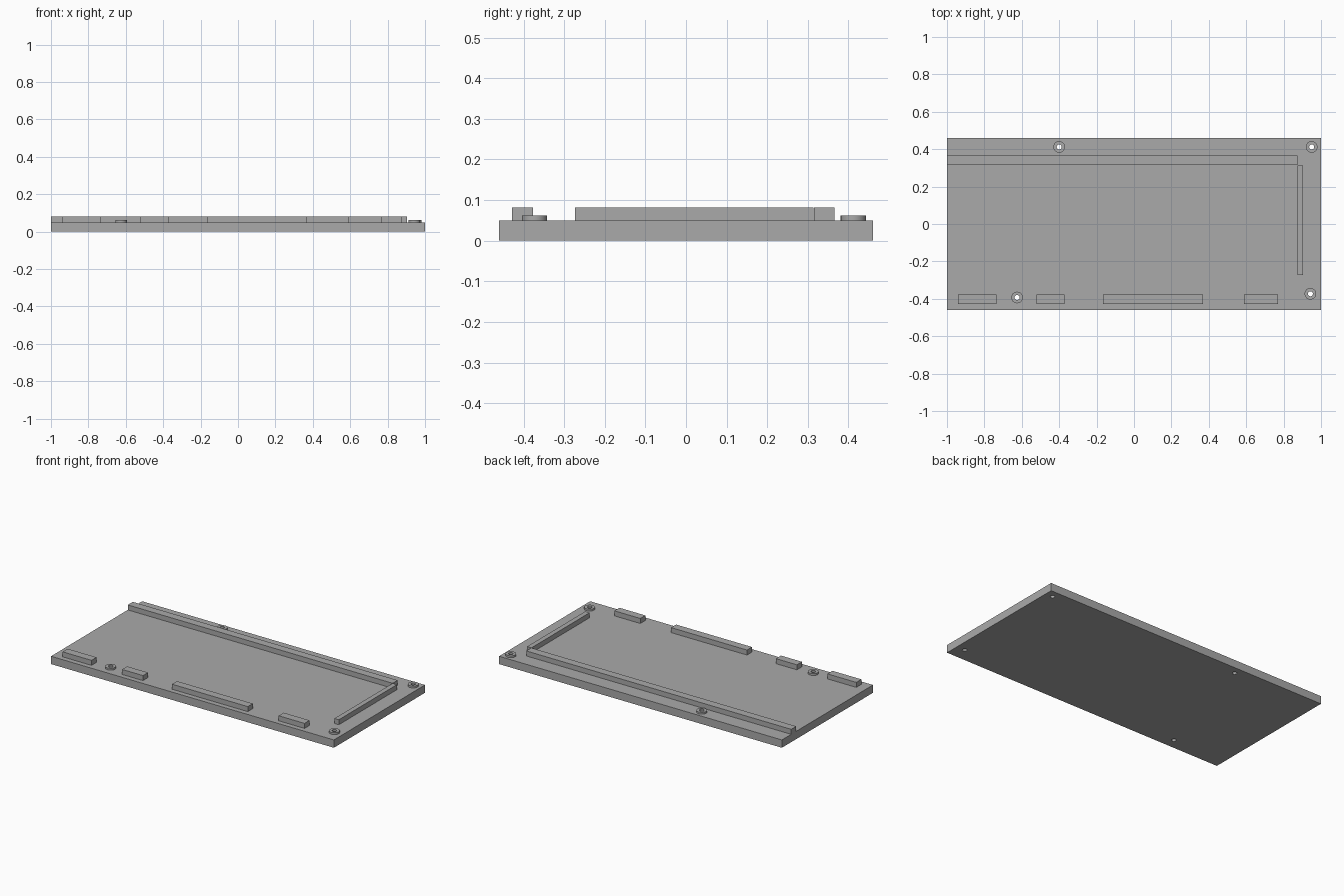
import bpy
import math

if "Cube" in bpy.data.objects:
    bpy.data.objects.remove(bpy.data.objects["Cube"])

grey = bpy.data.materials.new("plain grey")
grey.use_nodes = True
COLOUR = (0.4, 0.4, 0.4, 1)
grey.diffuse_color = COLOUR
grey.node_tree.nodes["Principled BSDF"].inputs["Base Color"].default_value = COLOUR

PLATE_TOP, RAIL_TOP, BOSS_TOP = 0.05, 0.082, 0.062
HOLES = [(-0.4, 0.412), (0.95, 0.412), (-0.625, -0.393), (0.943, -0.373)]


def box(name, x0, x1, y0, y1, z0, z1):
    bpy.ops.mesh.primitive_cube_add(size=1, location=((x0 + x1) / 2, (y0 + y1) / 2, (z0 + z1) / 2))
    ob = bpy.context.object
    ob.name = name
    ob.scale = (x1 - x0, y1 - y0, z1 - z0)
    bpy.ops.object.transform_apply(location=False, rotation=False, scale=True)
    ob.data.materials.append(grey)
    return ob


def cylinder(name, x, y, radius, z0, z1):
    bpy.ops.mesh.primitive_cylinder_add(vertices=32, radius=radius, depth=z1 - z0,
                                        location=(x, y, (z0 + z1) / 2))
    ob = bpy.context.object
    ob.name = name
    ob.data.materials.append(grey)
    return ob


def drill(ob, cutter):
    mod = ob.modifiers.new("hole", "BOOLEAN")
    mod.operation = "DIFFERENCE"
    mod.solver = "EXACT"
    mod.object = cutter
    bpy.context.view_layer.objects.active = ob
    bpy.ops.object.modifier_apply(modifier=mod.name)


# Base plate
plate = box("base_plate", -1, 1, -0.46, 0.46, 0, PLATE_TOP)

# Raised rails along the back and the left side
box("back_rail", -1, 0.873, 0.315, 0.366, PLATE_TOP, RAIL_TOP)
box("side_rail", 0.873, 0.904, -0.273, 0.314, PLATE_TOP, RAIL_TOP)

# Short blocks along the front edge
for i, (x0, x1) in enumerate([(-0.94, -0.736), (-0.52, -0.372), (-0.167, 0.369), (0.587, 0.77)]):
    box(f"front_block_{i + 1}", x0, x1, -0.428, -0.377, PLATE_TOP, RAIL_TOP)

# Screw bosses with holes drilled right through the plate
for i, (x, y) in enumerate(HOLES):
    boss = cylinder(f"screw_boss_{i + 1}", x, y, 0.031, PLATE_TOP, BOSS_TOP)
    cutter = cylinder("hole_cutter", x, y, 0.0135, -0.05, 0.15)
    drill(plate, cutter)
    drill(boss, cutter)
    bpy.data.objects.remove(cutter)
    bpy.ops.object.select_all(action="DESELECT")
    boss.select_set(True)
    bpy.context.view_layer.objects.active = boss
    bpy.ops.object.shade_smooth_by_angle(angle=math.radians(30))
